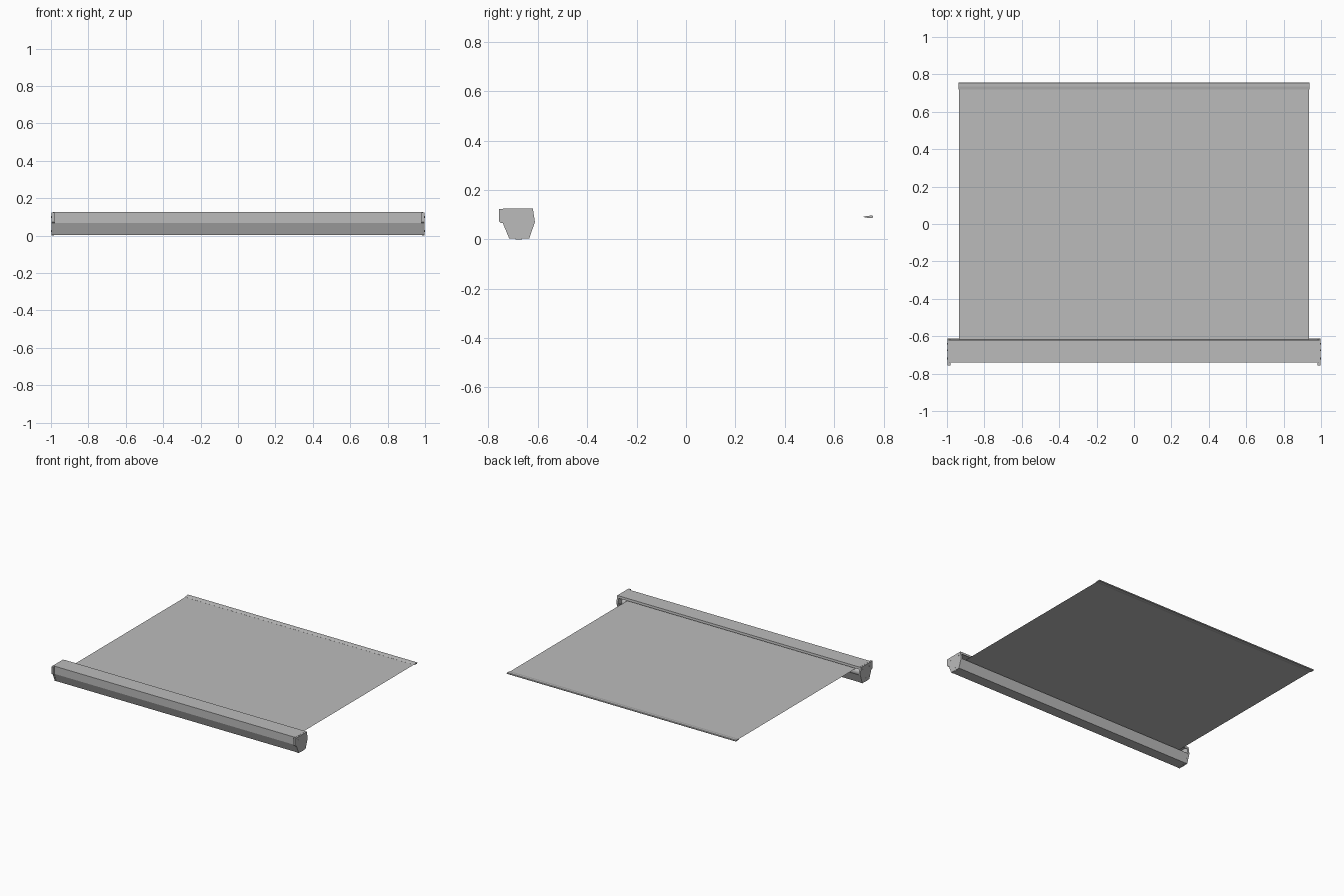
import bpy, bmesh, math
from mathutils import Matrix

cube = bpy.data.objects.get("Cube")
if cube:
    bpy.data.objects.remove(cube, do_unlink=True)

grey = bpy.data.materials.new("light grey")
grey.use_nodes = True
GREY = (0.5, 0.5, 0.5, 1)
grey.diffuse_color = GREY
grey.node_tree.nodes["Principled BSDF"].inputs["Base Color"].default_value = GREY


def finish(name, bm):
    bmesh.ops.recalc_face_normals(bm, faces=bm.faces)
    mesh = bpy.data.meshes.new(name)
    bm.to_mesh(mesh)
    bm.free()
    mesh.materials.append(grey)
    obj = bpy.data.objects.new(name, mesh)
    bpy.context.collection.objects.link(obj)
    return obj


def extrude_profile(name, profile, x0, x1):
    """Sweep a closed (y, z) outline along x."""
    bm = bmesh.new()
    face = bm.faces.new([bm.verts.new((x0, y, z)) for y, z in profile])
    new = bmesh.ops.extrude_face_region(bm, geom=[face])["geom"]
    bmesh.ops.translate(bm, vec=(x1 - x0, 0, 0),
                        verts=[v for v in new if isinstance(v, bmesh.types.BMVert)])
    return finish(name, bm)


def rod(name, x0, x1, y, z, radius, sides=24):
    bm = bmesh.new()
    place = Matrix.Translation(((x0 + x1) / 2, y, z)) @ Matrix.Rotation(math.pi / 2, 4, 'Y')
    bmesh.ops.create_cone(bm, cap_ends=True, segments=sides, radius1=radius,
                          radius2=radius, depth=abs(x1 - x0), matrix=place)
    obj = finish(name, bm)
    for poly in obj.data.polygons:
        poly.use_smooth = len(poly.vertices) == 4
    return obj


# Housing: thin-walled channel, open along the back for the fabric
outer = [(-0.618, 0.108), (-0.62, 0.125), (-0.74, 0.125), (-0.74, 0.068),
         (-0.715, 0.004), (-0.636, 0.004), (-0.613, 0.07)]
inner = [(-0.618, 0.07), (-0.639, 0.009), (-0.712, 0.009), (-0.735, 0.069),
         (-0.735, 0.12), (-0.625, 0.12), (-0.623, 0.108)]
extrude_profile("housing", outer + inner, -0.988, 0.988)

# End caps with wall tabs, feet and screws
cap = [(-0.62, 0.124), (-0.742, 0.124), (-0.742, 0.066),
       (-0.716, 0.003), (-0.635, 0.003), (-0.612, 0.07)]
tab = [(-0.742, 0.123), (-0.757, 0.123), (-0.757, 0.072), (-0.75, 0.066), (-0.742, 0.066)]
foot = [(-0.69, 0.004), (-0.69, 0), (-0.665, 0), (-0.665, 0.004)]
for side, s in (("left", 1), ("right", -1)):
    extrude_profile(side + "_end_cap", cap, s * 0.985, s * 0.998)
    extrude_profile(side + "_wall_tab", tab, s * 0.982, s * 0.998)
    extrude_profile(side + "_foot", foot, s * 0.985, s * 0.996)
    for i, (y, z) in enumerate([(-0.72, 0.1), (-0.64, 0.1), (-0.675, 0.025)]):
        rod(f"{side}_screw_{i + 1}", s * 0.996, s * 1.0, y, z, 0.005, 12)

# Roller inside the housing
rod("roller", -0.985, 0.985, -0.68, 0.061, 0.03)

# Fabric: a single flat sheet leaving the top of the roller
bm = bmesh.new()
bm.faces.new([bm.verts.new(c) for c in [(-0.935, -0.68, 0.091), (0.935, -0.68, 0.091),
                                        (0.935, 0.725, 0.091), (-0.935, 0.725, 0.091)]])
finish("fabric", bm)

# Weighted hem bar, thin at the fabric and thicker at the far edge
hem = [(0.718, 0.0915), (0.735, 0.095), (0.754, 0.096), (0.757, 0.093),
       (0.757, 0.089), (0.754, 0.086), (0.735, 0.087), (0.718, 0.0905)]
extrude_profile("hem_bar", hem, -0.937, 0.937)
